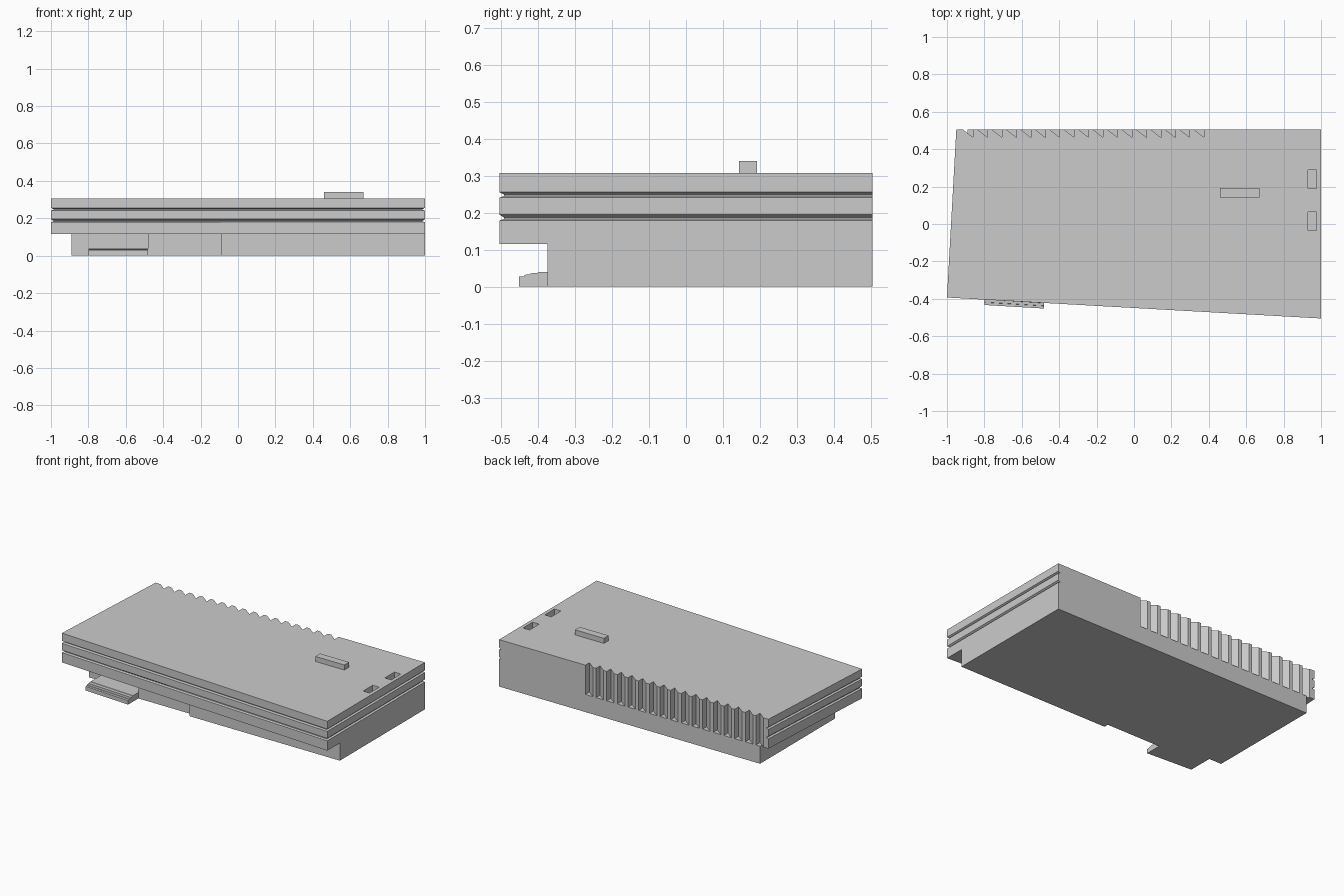
import bpy, bmesh

if "Cube" in bpy.data.objects:
    bpy.data.objects.remove(bpy.data.objects["Cube"])

def loft(name, rings):
    """Closed solid from stacked rings with equal vertex counts."""
    bm = bmesh.new()
    loops = [[bm.verts.new(p) for p in ring] for ring in rings]
    n = len(loops[0])
    for a, b in zip(loops, loops[1:]):
        for i in range(n):
            j = (i + 1) % n
            bm.faces.new((a[i], a[j], b[j], b[i]))
    bm.faces.new(loops[0][::-1])
    bm.faces.new(loops[-1])
    bmesh.ops.recalc_face_normals(bm, faces=bm.faces)
    me = bpy.data.meshes.new(name)
    bm.to_mesh(me)
    bm.free()
    ob = bpy.data.objects.new(name, me)
    bpy.context.collection.objects.link(ob)
    return ob

def prism(name, outline, z0, z1):
    return loft(name, [[(x, y, z) for x, y in outline] for z in (z0, z1)])

def box(name, x0, x1, y0, y1, z0, z1):
    return prism(name, [(x0, y0), (x1, y0), (x1, y1), (x0, y1)], z0, z1)

BACK = 0.505
BASE_TOP = 0.115
TOP = 0.307

# Body outline: slanted front and left, row of saw-tooth grip notches at the back
def body_ring(z, d):
    pts = [(-1 + d, -0.393 + d), (1 - d, -0.505 + d), (1 - d, BACK)]
    for i in range(17):
        x = 0.375 - i * 0.0772
        pts += [(x, BACK), (x, 0.463), (x - 0.054, BACK)]
    pts.append((-0.95 + d, BACK))
    return [(x, y, z) for x, y in pts]

# Upper body with two grooves around front and both ends
g = 0.013
levels = [(BASE_TOP, 0), (0.179, 0), (0.183, g), (0.187, g), (0.195, 0),
          (0.241, 0), (0.245, g), (0.249, g), (0.256, 0), (TOP, 0)]
body = loft("upper_body", [body_ring(z, d) for z, d in levels])

# Two rectangular sockets sunk into the top
for i, y in enumerate((0.24, 0.015)):
    cutter = box(f"socket_cutter_{i}", 0.93, 0.977, y - 0.05, y + 0.05, 0.265, 0.4)
    cutter.hide_render = True
    cutter.hide_set(True)
    cutter.display_type = 'WIRE'
    mod = body.modifiers.new(f"socket_{i}", 'BOOLEAN')
    mod.operation = 'DIFFERENCE'
    mod.solver = 'EXACT'
    mod.object = cutter

# Stepped lower base
prism("base", [(-0.89, -0.27), (-0.48, -0.27), (-0.48, -0.345), (-0.09, -0.345),
               (-0.09, -0.375), (1, -0.375), (1, BACK), (-0.89, BACK)], 0, BASE_TOP)

# Latch tab with stepped front lip
def tab_ring(x, y0):
    prof = [(y0, 0), (y0, 0.027), (y0 + 0.014, 0.028), (y0 + 0.015, 0.032),
            (y0 + 0.029, 0.033), (y0 + 0.03, 0.036), (y0 + 0.05, 0.037),
            (y0 + 0.052, 0.039), (-0.27, 0.039), (-0.27, 0)]
    return [(x, y, z) for y, z in prof]

loft("latch_tab", [tab_ring(-0.80, -0.433), tab_ring(-0.48, -0.452)])

# Raised switch bar on top
box("top_switch", 0.46, 0.67, 0.143, 0.192, TOP, 0.34)
